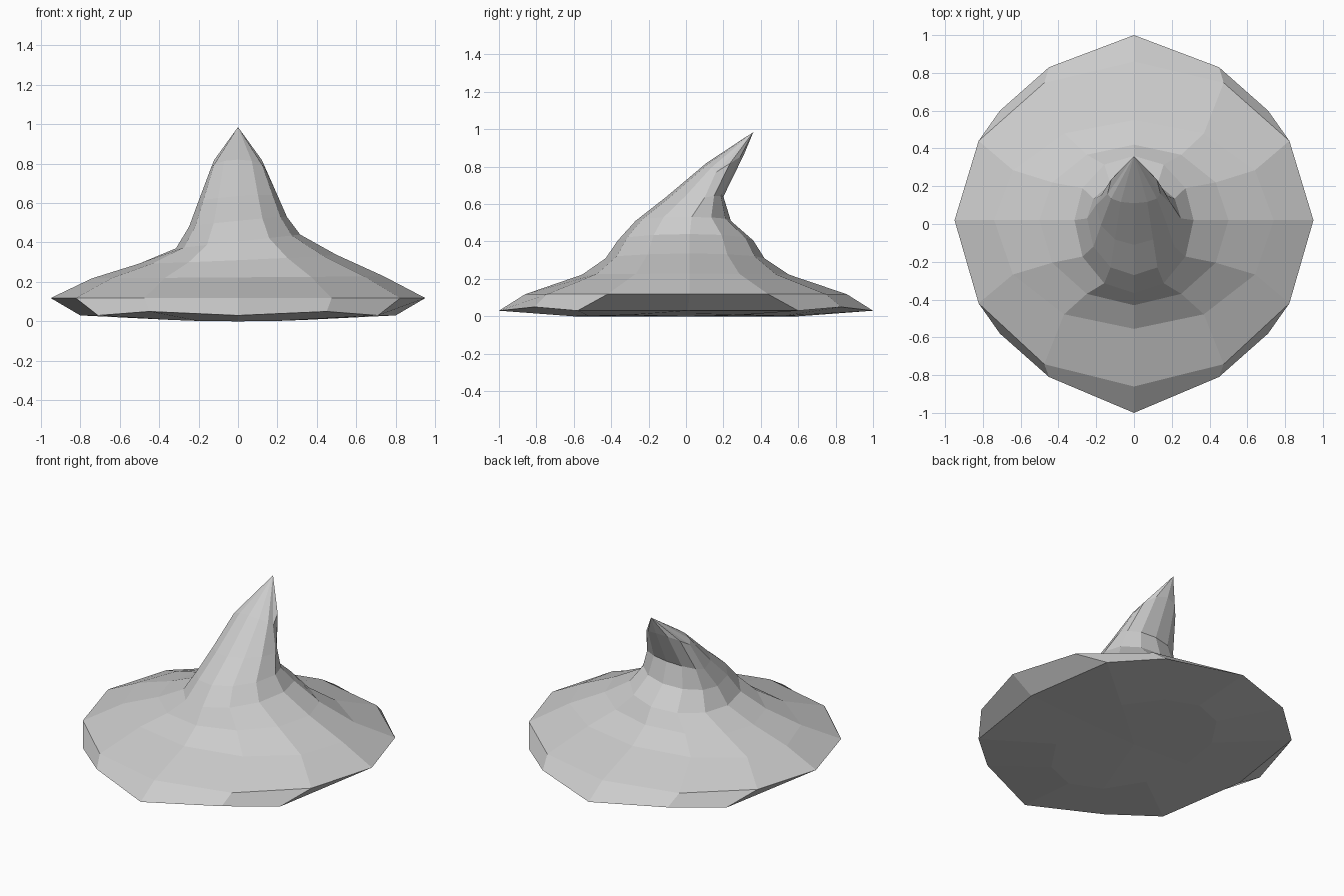
import bpy, bmesh
from math import sin, cos, pi

default = bpy.data.objects.get("Cube")
if default:
    bpy.data.objects.remove(default, do_unlink=True)

# Single cloth colour
grey = bpy.data.materials.new("soft grey")
grey.use_nodes = True
colour = (0.6, 0.6, 0.6, 1)
grey.diffuse_color = colour
grey.node_tree.nodes["Principled BSDF"].inputs["Base Color"].default_value = colour

SIDES = 12


def ellipse_ring(half_width, front, side, back, lean=0):
    """Ring through front, side and back (y, z) points; lean lifts the left."""
    points = []
    for i in range(SIDES):
        a = 2 * pi * i / SIDES
        end = front if cos(a) > 0 else back
        y, z = (s + (e - s) * abs(cos(a)) for s, e in zip(side, end))
        points.append((half_width * sin(a), y, z + lean * sin(a)))
    return points


# Brim underside and its slightly uneven lower edge
edge = [(0, -1, .03), (.45, -.81, .05), (.71, -.58, .03), (.8, .01, .03),
        (.71, .6, .03), (.45, .83, .05), (0, 1, .03)]
edge += [(-x, y, z) for x, y, z in edge[-2:0:-1]]
rings = [ellipse_ring(.4, (-.6, 0), (0, .015), (.6, 0)), edge]

# Brim, crown and bent peak: half width, front, side, back, lean
for ring in [
    (.95, (-.86, .118), (.02, .118), (.86, .118), 0),
    (.74, (-.555, .223), (.02, .223), (.55, .223), .005),
    (.50, (-.43, .31), (.02, .315), (.42, .31), .022),
    (.315, (-.365, .405), (.02, .405), (.36, .405), .035),
    (.248, (-.27, .51), (.03, .505), (.24, .51), .025),
    (.202, (-.11, .635), (.10, .62), (.20, .64), .015),
    (.14, (.11, .82), (.16, .77), (.31, .865), 0),
]:
    rings.append(ellipse_ring(*ring))

# Skin the rings and close both ends
bm = bmesh.new()
loops = [[bm.verts.new(p) for p in ring] for ring in rings]
base, tip = bm.verts.new((0, 0, 0)), bm.verts.new((0, .36, .985))
for i in range(SIDES):
    j = (i + 1) % SIDES
    for low, high in zip(loops, loops[1:]):
        bm.faces.new((low[i], low[j], high[j], high[i]))
    bm.faces.new((base, loops[0][j], loops[0][i]))
    bm.faces.new((loops[-1][i], loops[-1][j], tip))
bmesh.ops.recalc_face_normals(bm, faces=bm.faces)
mesh = bpy.data.meshes.new("pointed_hat")
bm.to_mesh(mesh)
bm.free()
mesh.materials.append(grey)
hat = bpy.data.objects.new("pointed_hat", mesh)
bpy.context.collection.objects.link(hat)
